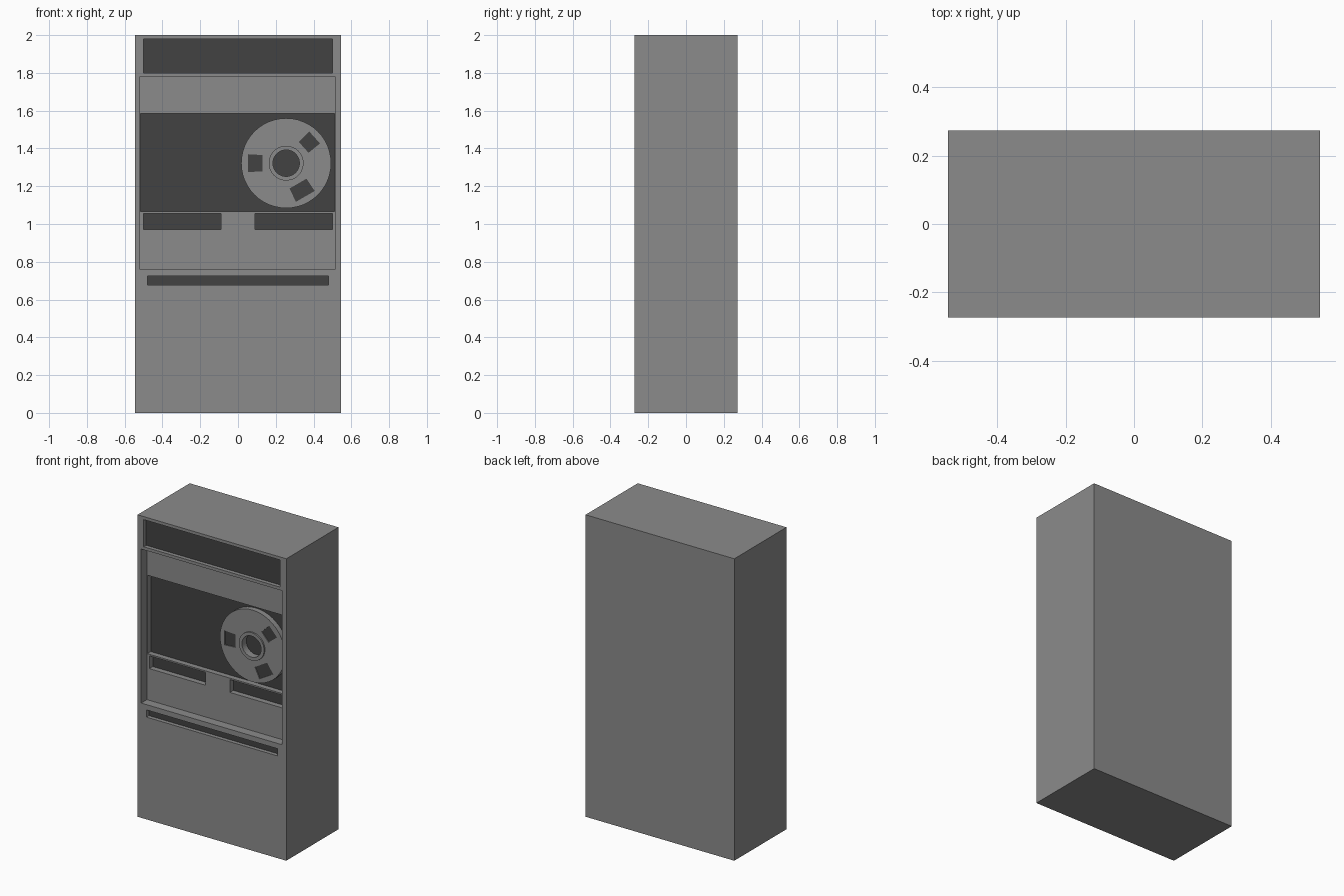
import bpy, bmesh
from math import radians, cos, sin, pi
from mathutils import Vector

old = bpy.data.objects.get("Cube")
if old:
    bpy.data.objects.remove(old, do_unlink=True)

FRONT = -0.273


def material(name, value):
    m = bpy.data.materials.new(name)
    m.use_nodes = True
    colour = (value, value, value, 1)
    m.diffuse_color = colour
    m.node_tree.nodes["Principled BSDF"].inputs["Base Color"].default_value = colour
    return m


grey = material("cabinet_grey", 0.26)
dark = material("dark_grey", 0.055)


def finish(name, bm, mat):
    bmesh.ops.recalc_face_normals(bm, faces=bm.faces)
    mesh = bpy.data.meshes.new(name)
    bm.to_mesh(mesh)
    bm.free()
    mesh.materials.append(mat)
    ob = bpy.data.objects.new(name, mesh)
    bpy.context.collection.objects.link(ob)
    return ob


def prism(name, outline, d0, d1, mat):
    """Extrude an (x, z) outline between two depths behind the front."""
    bm = bmesh.new()
    face = bm.faces.new([bm.verts.new((x, FRONT + d0, z)) for x, z in outline])
    new = bmesh.ops.extrude_face_region(bm, geom=[face])["geom"]
    bmesh.ops.translate(bm, vec=(0, d1 - d0, 0),
                        verts=[v for v in new if isinstance(v, bmesh.types.BMVert)])
    return finish(name, bm, mat)


def box(name, x0, x1, z0, z1, d0, d1, mat):
    return prism(name, [(x0, z0), (x1, z0), (x1, z1), (x0, z1)], d0, d1, mat)


def circle(centre, r, n=48):
    return [(centre[0] + r * cos(2 * pi * i / n), centre[1] + r * sin(2 * pi * i / n))
            for i in range(n)]


def cut(target, cutter):
    mod = target.modifiers.new("cut", "BOOLEAN")
    mod.operation = "DIFFERENCE"
    mod.solver = "EXACT"
    mod.object = cutter
    with bpy.context.temp_override(object=target, active_object=target):
        bpy.ops.object.modifier_apply(modifier=mod.name)
    bpy.data.objects.remove(cutter, do_unlink=True)


# Cabinet with a large shallow bay
cabinet = box("cabinet", -0.545, 0.545, 0, 2, 0, 0.546, grey)
cut(cabinet, box("cutter", -0.518, 0.514, 0.76, 1.78, -0.1, 0.06, grey))

# Dark-backed recesses: name, x range, z range, depth
recesses = [
    ("sign_panel", -0.5, 0.5, 1.8, 1.98, 0.03),
    ("tape_bay", -0.515, 0.511, 1.065, 1.585, 0.1),
    ("right_control_slot", -0.5, -0.09, 0.97, 1.055, 0.1),
    ("left_control_slot", 0.09, 0.5, 0.97, 1.055, 0.1),
    ("lower_vent", -0.48, 0.48, 0.677, 0.725, 0.03),
]
for name, x0, x1, z0, z1, depth in recesses:
    cut(cabinet, box("cutter", x0, x1, z0, z1, -0.1, depth, grey))
    box(name, x0, x1, z0, z1, depth - 0.004, depth + 0.004, dark)

# Tape reel with a hub hole and three windows
hub = (0.255, 1.322)
reel = prism("reel", circle(hub, 0.238), 0.06, 0.1, grey)
cut(reel, prism("cutter", circle(hub, 0.08), 0, 0.2, grey))
for angle, width in ((180, 0.095), (42, 0.085), (-60, 0.115)):
    a = radians(angle)
    out, side = Vector((cos(a), sin(a))), Vector((-sin(a), cos(a)))
    corners = [Vector(hub) + out * r + side * s * width / 2
               for r, s in ((0.125, -0.9), (0.203, -1), (0.203, 1), (0.125, 0.9))]
    cut(reel, prism("cutter", [tuple(c) for c in corners], 0, 0.07, grey))
    prism("reel_window", [tuple(c) for c in corners], 0.066, 0.071, dark)

# Raised hub ring
ring = prism("hub_ring", circle(hub, 0.092), 0.05, 0.1, grey)
cut(ring, prism("cutter", circle(hub, 0.07), 0, 0.2, grey))
